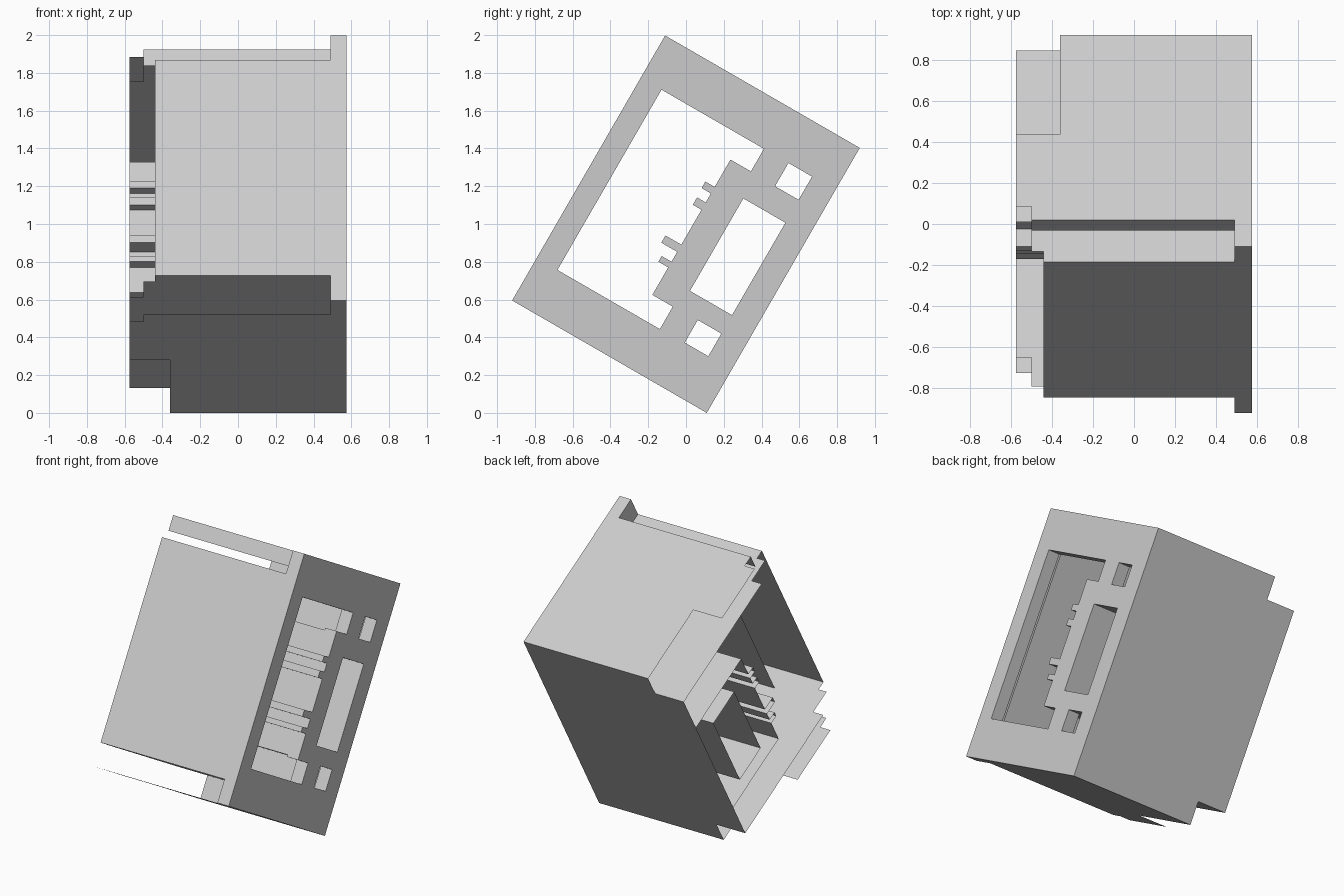
import bpy, bmesh
from mathutils import Vector

if "Cube" in bpy.data.objects:
    bpy.data.objects.remove(bpy.data.objects["Cube"])

L, W = 1.62, 1.19              # long and short side of the tilted case
XR, XP, XL = 0.575, 0.49, -0.575   # plate face, plate back, open left end
A, B = 0.152, 1.47             # inner tube sides

grey = bpy.data.materials.new("light_grey")
grey.diffuse_color = (0.6, 0.6, 0.6, 1)
grey.use_nodes = True
grey.node_tree.nodes["Principled BSDF"].inputs["Base Color"].default_value = grey.diffuse_color


def place(x, u, v):
    """Tilted case coordinates (60 degree slope) to world."""
    return Vector((x, 0.11 + 0.5 * u - 0.866 * v, 0.866 * u + 0.5 * v))


def finish(name, bm):
    me = bpy.data.meshes.new(name)
    bm.to_mesh(me)
    bm.free()
    me.materials.append(grey)
    ob = bpy.data.objects.new(name, me)
    bpy.context.collection.objects.link(ob)


def sheet(name, pts, normal):
    """Flat thin panel facing the given direction."""
    bm = bmesh.new()
    f = bm.faces.new([bm.verts.new(place(*p)) for p in pts])
    f.normal_update()
    if f.normal.dot(place(*normal) - place(0, 0, 0)) < 0:
        f.normal_flip()
    finish(name, bm)


def strip(name, profile, x0, x1, closed=False, flip=False):
    """Profile in (u, v) swept along x."""
    bm = bmesh.new()
    a = [bm.verts.new(place(x0, *p)) for p in profile]
    b = [bm.verts.new(place(x1, *p)) for p in profile]
    n = len(profile)
    for i in range(n if closed else n - 1):
        j = (i + 1) % n
        q = [a[i], a[j], b[j], b[i]]
        bm.faces.new(q[::-1] if flip else q)
    finish(name, bm)


def rect(u0, u1, v0, v1):
    return [(u0, v0), (u1, v0), (u1, v1), (u0, v1)]


# ribs on the bar: start, end, height
ribs = [(0.565, 0.60, 0.622), (0.66, 0.704, 0.659),
        (0.917, 0.962, 0.615), (1.017, 1.057, 0.619)]


def bar_top(u0, u1):
    pts = [(u0, 0.562)]
    for r0, r1, h in ribs:
        pts += [(r0, 0.562), (r0, h), (r1, h), (r1, 0.562)]
    return pts + [(u1, 0.562)]


# end plate with its openings
big = [(0.26, 1.063), (0.26, 0.437), (0.397, 0.437)] + bar_top(0.397, 1.224) \
    + [(1.224, 0.437), (1.362, 0.437), (1.362, 1.063)]
loops = [rect(0, L, 0, W), big,
         rect(0.515, 1.08, 0.143, 0.40),
         rect(1.22, 1.362, 0.143, 0.287),
         rect(0.264, 0.402, 0.143, 0.287)]
bm = bmesh.new()
edges = []
for loop in loops:
    vs = [bm.verts.new(place(XR, *p)) for p in loop]
    edges += [bm.edges.new((vs[i], vs[(i + 1) % len(vs)])) for i in range(len(vs))]
bmesh.ops.triangle_fill(bm, edges=edges, use_beauty=True, normal=(1, 0, 0))
ext = bmesh.ops.extrude_face_region(bm, geom=bm.faces[:], use_keep_orig=True)
for v in [g for g in ext["geom"] if isinstance(g, bmesh.types.BMVert)]:
    v.co.x = XP
bmesh.ops.recalc_face_normals(bm, faces=bm.faces[:])
finish("end_plate", bm)

# outer and inner side panels, one pair for each long end
outer = [(XP, 0), (XP, 1.04), (-0.5, 1.04), (-0.5, 0.965), (XL, 0.965),
         (XL, 0.56), (-0.36, 0.56), (-0.36, 0)]
inner = [(XP, 0), (XP, W), (-0.44, W), (-0.44, 1.13), (-0.5, 1.13),
         (-0.5, 0.965), (XL, 0.965), (XL, 0)]
for side, uo, ui, s in (("lower", 0, A, -1), ("upper", L, B, 1)):
    sheet(side + "_outer_panel", [(x, uo, v) for x, v in outer], (0, s, 0))
    sheet(side + "_inner_panel", [(x, ui, v) for x, v in inner], (0, s, 0))

# back panel with notched corners, front cover and its inner step
back = [(XP, 0), (XP, L), (-0.36, L), (-0.36, B), (XL, B), (XL, A), (-0.36, A), (-0.36, 0)]
sheet("back_panel", [(x, u, 0) for x, u in back], (0, 0, -1))
for name, x, v, s in (("front_cover", -0.44, W, 1), ("inner_cover", -0.16, 1.05, -1)):
    sheet(name, [(XP, A, v), (XP, B, v), (x, B, v), (x, A, v)], (0, 0, s))

# lip along the upper outer panel
sheet("upper_lip", [(XP, 1.52, 1.04), (XP, L, 1.04), (-0.5, L, 1.04), (-0.5, 1.52, 1.04)], (0, 0, 1))

# ribbed bar and the channel behind the middle opening
strip("ribbed_bar", [(0.41, 0)] + bar_top(0.41, 1.21) + [(1.21, 0)], XP, XL)
strip("middle_channel", rect(0.515, 1.08, 0.143, 0.40), XP, XL, closed=True)
